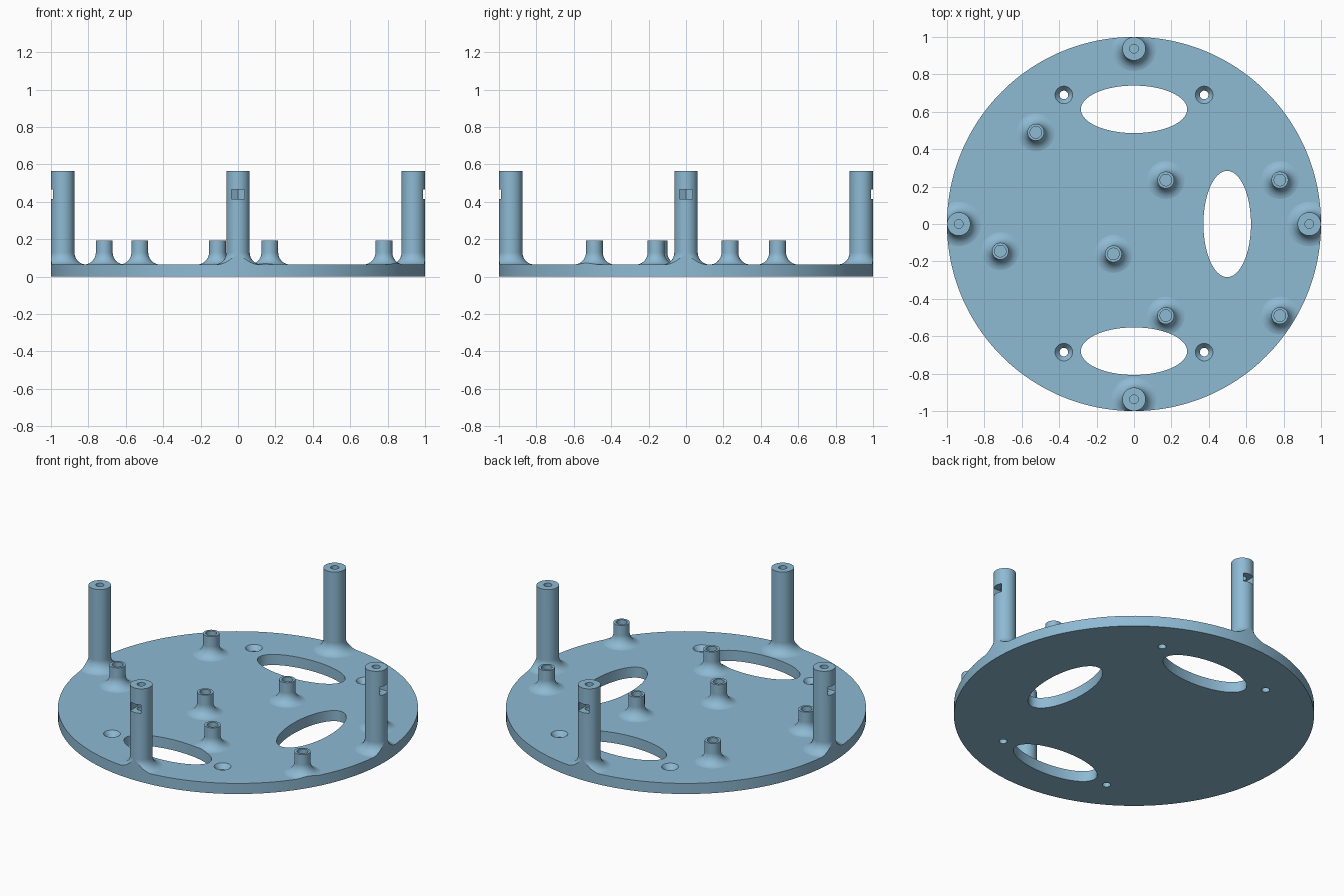
import bpy, bmesh, math
from mathutils import Matrix, Vector

if "Cube" in bpy.data.objects:
    bpy.data.objects.remove(bpy.data.objects["Cube"], do_unlink=True)

PLATE_TOP = 0.065
POST_RADIUS, POST_TOP, POST_RING = 0.0625, 0.565, 0.937
STANDOFF_RADIUS, STANDOFF_TOP = 0.045, 0.192
FILLET = 0.065

blue = bpy.data.materials.new("steel_blue")
blue.use_nodes = True
colour = (0.27, 0.49, 0.65, 1)
blue.diffuse_color = colour
blue.node_tree.nodes["Principled BSDF"].inputs["Base Color"].default_value = colour


def make_object(name, bm):
    bmesh.ops.recalc_face_normals(bm, faces=bm.faces)
    mesh = bpy.data.meshes.new(name)
    bm.to_mesh(mesh)
    bm.free()
    obj = bpy.data.objects.new(name, mesh)
    bpy.context.collection.objects.link(obj)
    mesh.materials.append(blue)
    return obj


def prism(name, outline, bottom, top):
    """Extrude a flat outline between two heights."""
    bm = bmesh.new()
    face = bm.faces.new([bm.verts.new((x, y, bottom)) for x, y in outline])
    new = bmesh.ops.extrude_face_region(bm, geom=[face])["geom"]
    moved = [v for v in new if isinstance(v, bmesh.types.BMVert)]
    bmesh.ops.translate(bm, verts=moved, vec=(0, 0, top - bottom))
    return make_object(name, bm)


def ellipse(x, y, rx, ry, sides):
    turns = [math.tau * i / sides for i in range(sides)]
    return [(x + rx * math.cos(a), y + ry * math.sin(a)) for a in turns]


def lathe(name, profile, x, y, sides=48):
    """Stack rings of (radius, height) into a capped solid."""
    bm = bmesh.new()
    rings = [[bm.verts.new((px, py, z)) for px, py in ellipse(x, y, r, r, sides)]
             for r, z in profile]
    for low, high in zip(rings, rings[1:]):
        for i in range(sides):
            j = (i + 1) % sides
            bm.faces.new((low[i], low[j], high[j], high[i]))
    bm.faces.new(rings[0])
    bm.faces.new(rings[-1])
    return make_object(name, bm)


def filleted_post(name, x, y, radius, top, steps=10):
    """Round column that flares into the plate."""
    centre = PLATE_TOP + FILLET - 0.0006
    profile = [(radius + FILLET, PLATE_TOP / 2)]
    for i in range(steps + 1):
        a = math.pi / 2 * i / steps
        profile.append((radius + FILLET * (1 - math.sin(a)),
                        centre - FILLET * math.cos(a)))
    profile.append((radius, top))
    return lathe(name, profile, x, y)


def combine(target, tool, operation):
    mod = target.modifiers.new("combine", "BOOLEAN")
    mod.operation = operation
    mod.solver = "EXACT"
    mod.object = tool
    bpy.context.view_layer.objects.active = target
    bpy.ops.object.modifier_apply(modifier=mod.name)
    bpy.data.objects.remove(tool, do_unlink=True)


# Oversized disc, trimmed to the rim after the columns are fused on
plate = prism("mounting_plate", ellipse(0, 0, 1.1, 1.1, 96), 0, PLATE_TOP)

post_turns = [math.pi / 2 * i for i in range(4)]
post_spots = [(POST_RING * math.cos(a), POST_RING * math.sin(a)) for a in post_turns]
standoff_spots = [(-0.525, 0.49), (0.17, 0.235), (0.78, 0.235), (-0.715, -0.145),
                  (-0.11, -0.16), (0.17, -0.49), (0.78, -0.49)]

# Tall posts and short standoffs
for x, y in post_spots:
    combine(plate, filleted_post("post", x, y, POST_RADIUS, POST_TOP), "UNION")
for x, y in standoff_spots:
    combine(plate, filleted_post("standoff", x, y, STANDOFF_RADIUS, STANDOFF_TOP), "UNION")

# Trim everything to the round rim
combine(plate, prism("rim_trim", ellipse(0, 0, 1, 1, 192), -1, 2), "INTERSECT")

# Oval windows
for x, y, rx, ry in [(0, 0.613, 0.284, 0.127), (0, -0.68, 0.284, 0.127),
                     (0.498, 0, 0.127, 0.284)]:
    combine(plate, prism("oval_cutter", ellipse(x, y, rx, ry, 96), -0.1, 0.2), "DIFFERENCE")

# Countersunk screw holes
for x in (-0.375, 0.375):
    for y in (-0.685, 0.69):
        profile = [(0.023, -0.1), (0.023, 0.035), (0.047, PLATE_TOP), (0.047, 0.1)]
        combine(plate, lathe("screw_cutter", profile, x, y, 32), "DIFFERENCE")

# Blind bores in the standoffs
for x, y in standoff_spots:
    combine(plate, lathe("bore_cutter", [(0.031, 0.07), (0.031, 0.3)], x, y, 32), "DIFFERENCE")

# Post bores and nut slots opening outward
slot = [(-0.04, 0), (-0.02, -0.035), (0.1, -0.035), (0.1, 0.035), (-0.02, 0.035)]
for turn, (x, y) in zip(post_turns, post_spots):
    combine(plate, lathe("bore_cutter", [(0.023, 0.36), (0.023, 0.7)], x, y, 32), "DIFFERENCE")
    cutter = prism("slot_cutter", slot, 0.415, 0.467)
    cutter.data.transform(Matrix.Translation(Vector((x, y, 0))) @ Matrix.Rotation(turn, 4, "Z"))
    combine(plate, cutter, "DIFFERENCE")

# Smooth round surfaces, crisp edges, flat plate
bpy.ops.object.select_all(action="DESELECT")
plate.select_set(True)
bpy.context.view_layer.objects.active = plate
bpy.ops.object.shade_smooth_by_angle(angle=math.radians(30))
weighted = plate.modifiers.new("weighted_normals", "WEIGHTED_NORMAL")
weighted.keep_sharp = True
